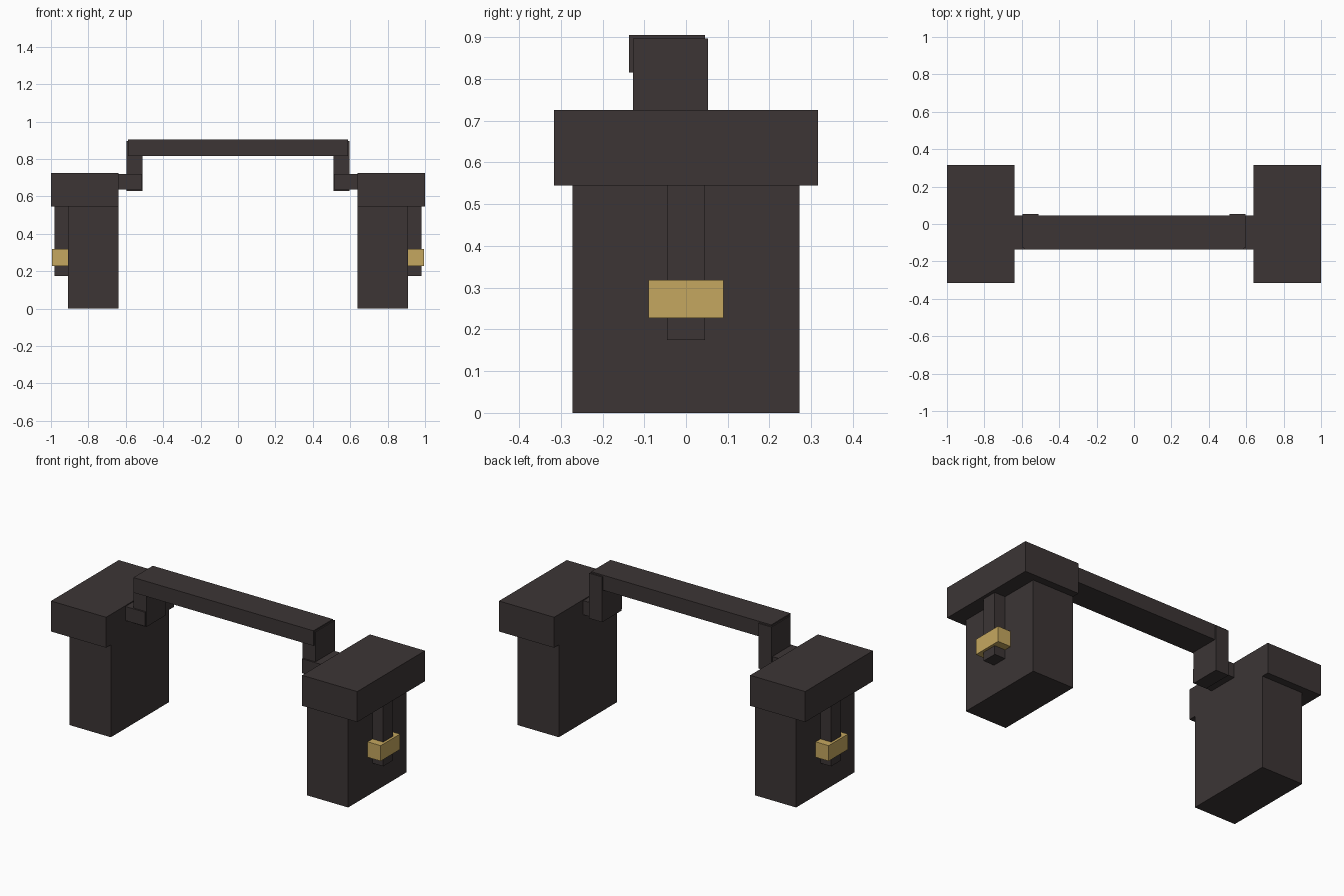
import bpy
import bmesh
from mathutils import Vector

cube = bpy.data.objects.get("Cube")
if cube:
    bpy.data.objects.remove(cube, do_unlink=True)


def make_material(name, rgb):
    mat = bpy.data.materials.new(name)
    mat.use_nodes = True
    colour = (*rgb, 1.0)
    mat.diffuse_color = colour
    mat.node_tree.nodes["Principled BSDF"].inputs["Base Color"].default_value = colour
    return mat


dark = make_material("dark charcoal brown", (0.045, 0.036, 0.036))
gold = make_material("dull gold", (0.56, 0.39, 0.115))


def box(name, x, y, z, mat):
    """Flat-faced box from its (min, max) range on each axis."""
    low, high = (Vector(corner) for corner in zip(x, y, z))
    mesh = bpy.data.meshes.new(name)
    bm = bmesh.new()
    bmesh.ops.create_cube(bm, size=1)
    for v in bm.verts:
        v.co = (low + high) / 2 + v.co * (high - low)
    bm.to_mesh(mesh)
    bm.free()
    mesh.materials.append(mat)
    obj = bpy.data.objects.new(name, mesh)
    bpy.context.collection.objects.link(obj)
    return obj


# Parts of one side, given for +x
side_parts = {
    "block": ((0.64, 0.91), (-0.272, 0.272), (0, 0.55), dark),
    "cap": ((0.64, 1.0), (-0.316, 0.316), (0.545, 0.725), dark),
    "strap": ((0.90, 0.98), (-0.045, 0.045), (0.175, 0.55), dark),
    "buckle": ((0.905, 0.995), (-0.09, 0.09), (0.227, 0.318), gold),
    "connector": ((0.512, 0.65), (-0.136, 0.045), (0.637, 0.72), dark),
    "upright": ((0.51, 0.595), (-0.127, 0.053), (0.63, 0.897), dark),
}
for side, sign in (("left", 1), ("right", -1)):
    for part, (x, y, z, mat) in side_parts.items():
        box(f"{side}_{part}", sorted(sign * v for v in x), y, z, mat)

# Bar joining the two sides
box("cross_bar", (-0.588, 0.588), (-0.136, 0.045), (0.816, 0.905), dark)
